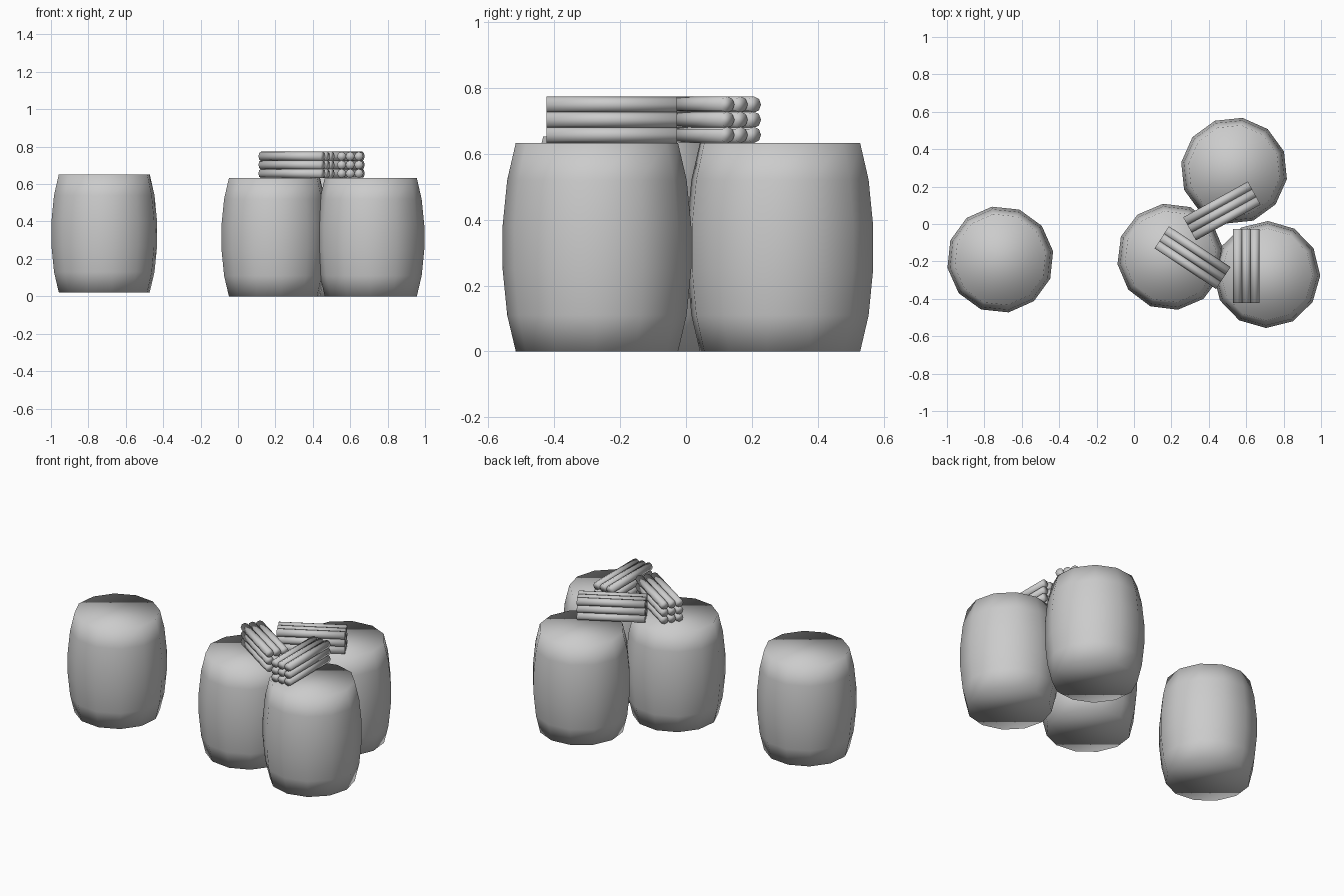
import bpy, bmesh
from math import cos, sin, pi, radians
from mathutils import Matrix, Vector

cube = bpy.data.objects.get("Cube")
if cube:
    bpy.data.objects.remove(cube, do_unlink=True)

# One plain grey for everything
grey = bpy.data.materials.new("plain_grey")
grey.use_nodes = True
colour = (0.6, 0.6, 0.6, 1)
grey.diffuse_color = colour
grey.node_tree.nodes["Principled BSDF"].inputs["Base Color"].default_value = colour


def finish(bm, name):
    bmesh.ops.recalc_face_normals(bm, faces=bm.faces)
    for f in bm.faces:
        f.smooth = True
    mesh = bpy.data.meshes.new(name)
    bm.to_mesh(mesh)
    bm.free()
    mesh.materials.append(grey)
    obj = bpy.data.objects.new(name, mesh)
    bpy.context.collection.objects.link(obj)
    return obj


def loft(bm, profile, sides, matrix, turn=0):
    """Closed solid from (radius, height) rings, placed by a matrix."""
    rings = []
    for r, z in profile:
        angles = [turn + 2 * pi * i / sides for i in range(sides)]
        rings.append([bm.verts.new(matrix @ Vector((r * cos(a), r * sin(a), z)))
                      for a in angles])
    for low, high in zip(rings, rings[1:]):
        for i in range(sides):
            j = (i + 1) % sides
            bm.faces.new((low[i], low[j], high[j], high[i]))
    bm.faces.new(rings[0][::-1])
    bm.faces.new(rings[-1])


# Barrels: bulging twelve-sided bodies
BODY = [(0.246, 0), (0.272, 0.11), (0.286, 0.25), (0.286, 0.38),
        (0.272, 0.52), (0.246, 0.632)]


def barrel(name, x, y, z, turn):
    bm = bmesh.new()
    loft(bm, BODY, 12, Matrix.Translation((x, y, z)), radians(turn))
    finish(bm, name)


barrel("lone_barrel", -0.715, -0.19, 0.02, 9)
barrel("middle_barrel", 0.195, -0.175, 0, 8)
barrel("back_barrel", 0.535, 0.285, 0, -9)
barrel("front_barrel", 0.71, -0.27, 0, -1)

# Bundles: three by three stacks of sticks lying on the barrel tops
R, LENGTH, PITCH = 0.0245, 0.395, 0.046


def bundle(name, x, y, turn):
    bm = bmesh.new()
    place = Matrix.Translation((x, y, 0.632)) @ Matrix.Rotation(radians(turn), 4, 'Z')
    lay = Matrix.Rotation(pi / 2, 4, 'Y')
    for row in range(3):
        for col in range(-1, 2):
            shift = Matrix.Translation((0, col * PITCH, R + row * PITCH))
            loft(bm, [(R, -LENGTH / 2), (R, LENGTH / 2)], 8, place @ shift @ lay)
    finish(bm, name)


bundle("back_stick_bundle", 0.47, 0.07, 29)
bundle("middle_stick_bundle", 0.313, -0.18, -33.5)
bundle("front_stick_bundle", 0.60, -0.225, 90)
